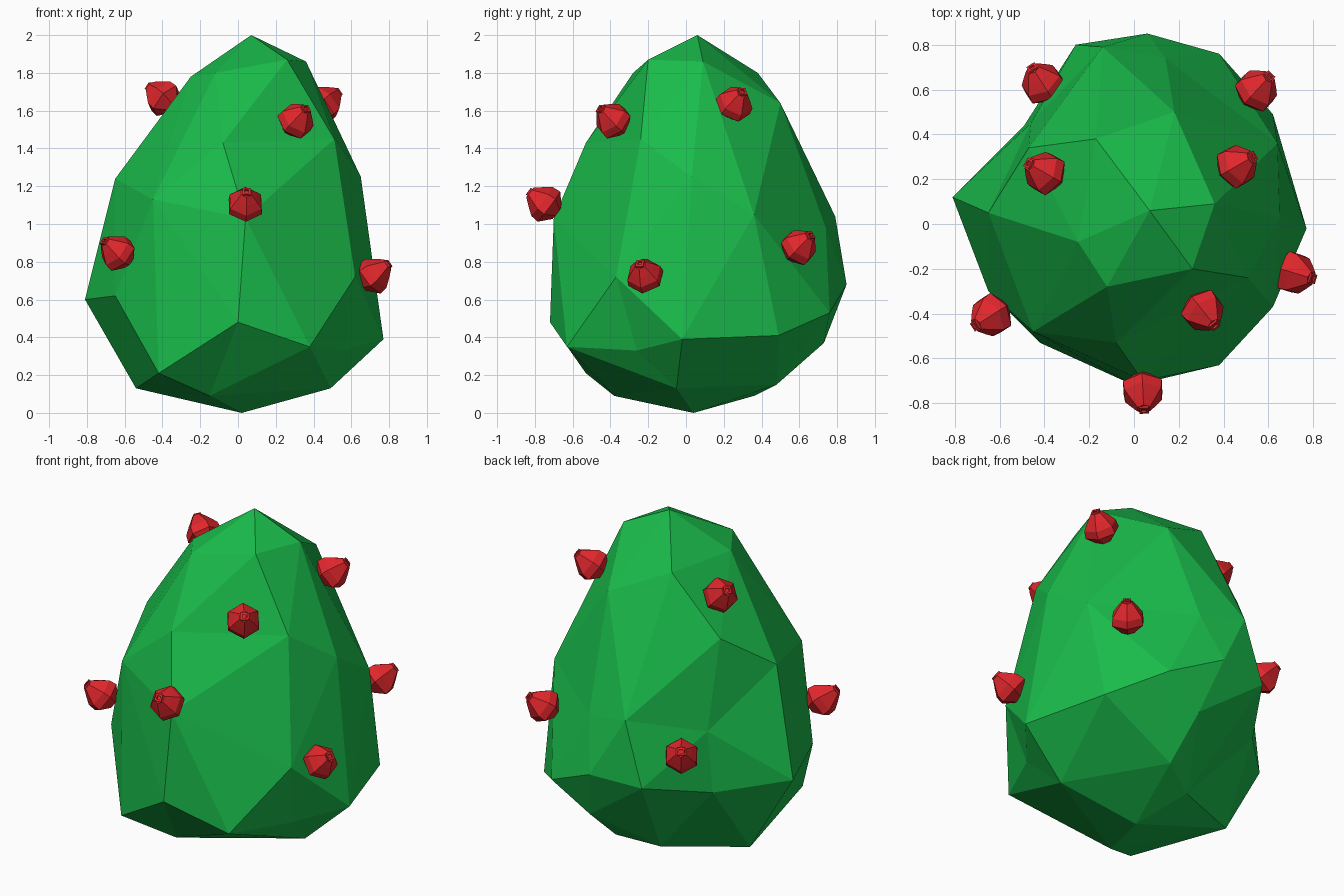
import bpy, bmesh, math
from mathutils import Vector


def material(name, rgb):
    m = bpy.data.materials.new(name)
    m.diffuse_color = (*rgb, 1)
    return m


def add_object(name, bm, mat):
    bmesh.ops.recalc_face_normals(bm, faces=bm.faces)
    me = bpy.data.meshes.new(name)
    bm.to_mesh(me)
    bm.free()
    me.materials.append(mat)
    ob = bpy.data.objects.new(name, me)
    bpy.context.collection.objects.link(ob)
    return ob


green = material("leaf_green", (0.01, 0.5, 0.07))
red = material("berry_red", (0.75, 0.02, 0.025))

# Faceted bush: corner points of an irregular egg, wrapped on a sphere then moved out
corners = [
    (0.07, 0.06, 2.0),
    # crown
    (0.26, -0.20, 1.87), (0.36, 0.09, 1.86), (0.18, 0.50, 1.64),
    (-0.17, 0.38, 1.80), (-0.25, -0.08, 1.78), (-0.12, -0.28, 1.80),
    # shoulder
    (0.51, -0.24, 1.45), (0.65, 0.03, 1.25), (0.64, 0.36, 1.05),
    (0.14, 0.74, 0.98), (-0.14, 0.79, 1.04), (-0.47, 0.34, 1.46),
    (-0.46, 0.45, 0.93), (-0.65, 0.05, 1.24), (-0.45, -0.48, 1.13),
    (-0.08, -0.53, 1.43), (0.04, -0.70, 1.03),
    # belly
    (0.62, -0.37, 0.72), (0.77, -0.02, 0.39), (0.62, 0.49, 0.41),
    (0.38, 0.76, 0.53), (0.06, 0.85, 0.68), (-0.26, 0.80, 0.66),
    (-0.49, 0.44, 0.56), (-0.81, 0.12, 0.60), (-0.65, -0.30, 0.62),
    (0.0, -0.72, 0.48), (0.38, -0.63, 0.35), (0.56, -0.26, 0.33),
    (-0.42, -0.53, 0.21), (0.14, 0.73, 0.37),
    # underside
    (-0.15, -0.38, 0.09), (0.49, -0.05, 0.13), (0.14, 0.48, 0.15),
    (-0.08, 0.36, 0.09), (-0.54, 0.15, 0.13), (0.02, 0.04, 0.0),
]
centre = Vector((0, 0.04, 0.85))
bm = bmesh.new()
target = {}
for c in corners:
    d = Vector(c) - centre
    d.z *= 0.8
    v = bm.verts.new(d.normalized())
    target[v] = Vector(c)
bmesh.ops.convex_hull(bm, input=bm.verts[:])
for v, p in target.items():
    v.co = p
add_object("bush_body", bm, green)

# Berries: six-sided lathed bodies with a small square hollow tip, tilted up and out
berry_profile = [(0.04, -0.085), (0.10, -0.03), (0.095, 0.015), (0.065, 0.055), (0.032, 0.095)]
tip_profile = [(0.03, 0.07), (0.03, 0.105), (0.015, 0.105), (0.015, 0.09)]


def lathe(bm, profile, sides):
    rings = []
    for r, z in profile:
        rings.append([bm.verts.new((r * math.cos(a), r * math.sin(a), z))
                      for a in (2 * math.pi * (i + 0.5) / sides for i in range(sides))])
    for lo, hi in zip(rings, rings[1:]):
        for i in range(sides):
            j = (i + 1) % sides
            bm.faces.new((lo[i], lo[j], hi[j], hi[i]))
    bm.faces.new(rings[0][::-1])
    bm.faces.new(rings[-1])


berries = [(0.31, -0.39, 1.55), (0.46, 0.26, 1.64), (-0.40, 0.23, 1.67), (0.04, -0.75, 1.11),
           (-0.64, -0.41, 0.85), (0.72, -0.22, 0.73), (0.55, 0.60, 0.88), (-0.41, 0.63, 0.84)]
for n, pos in enumerate(berries, 1):
    bm = bmesh.new()
    lathe(bm, berry_profile, 6)
    lathe(bm, tip_profile, 4)
    ob = add_object(f"berry_{n}", bm, red)
    out = Vector((pos[0], pos[1], 0)).normalized() + Vector((0, 0, 0.75))
    ob.location = pos
    ob.rotation_euler = out.to_track_quat('Z', 'Y').to_euler()
